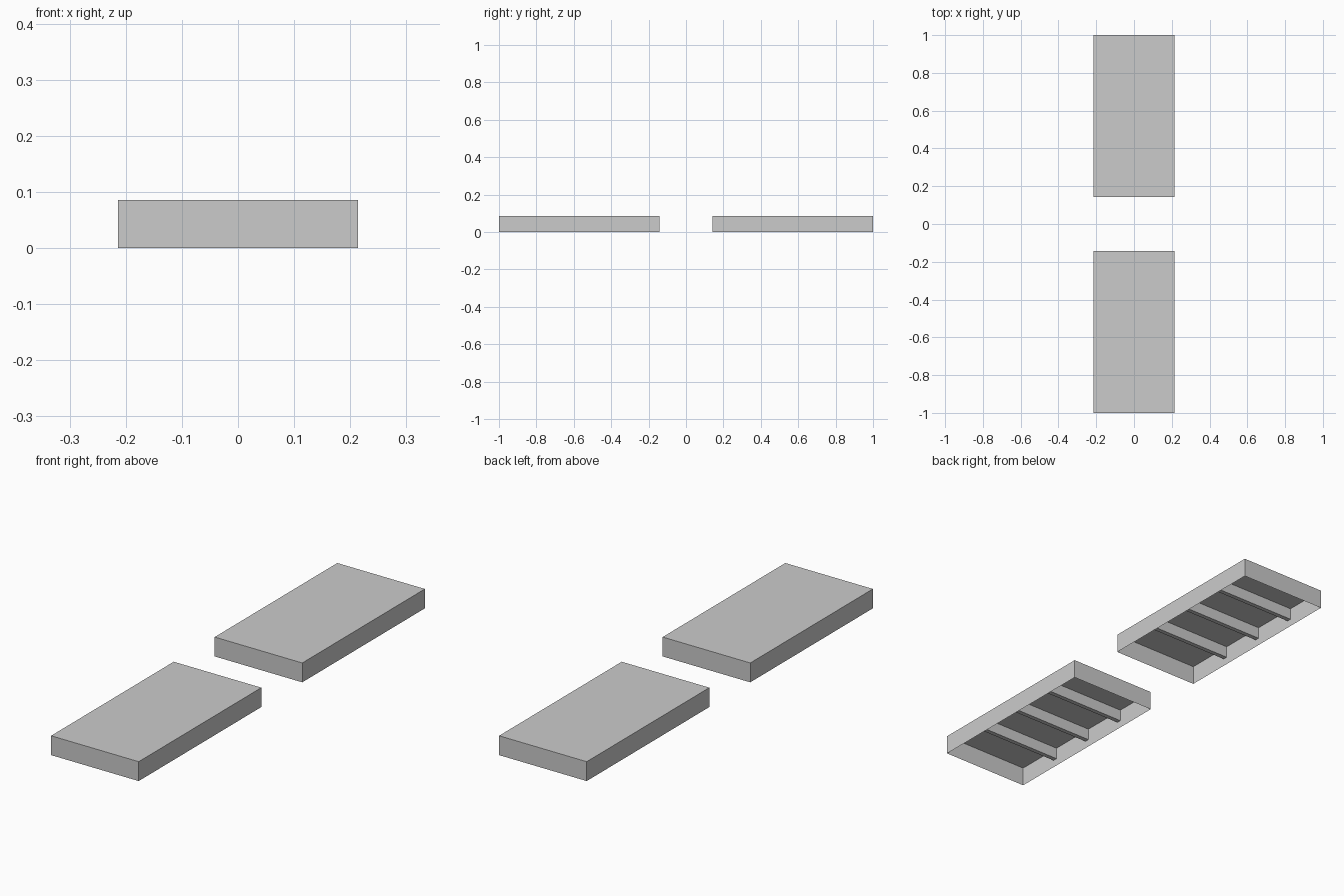
import bpy
import bmesh
from mathutils import Matrix, Vector

cube = bpy.data.objects.get("Cube")
if cube:
    bpy.data.objects.remove(cube, do_unlink=True)

WIDTH, LENGTH, HEIGHT = 0.4286, 0.857, 0.0857
CENTRE_Y = 1 - LENGTH / 2
RIB_THICK, RIB_DEPTH = 0.02, 0.052

grey = bpy.data.materials.new("plain grey")
grey.use_nodes = True
colour = (0.6, 0.6, 0.6, 1)
grey.diffuse_color = colour
grey.node_tree.nodes["Principled BSDF"].inputs["Base Color"].default_value = colour


def open_box(name, size, centre, drop):
    """Box made of thin sheets, without the faces that point along drop."""
    bm = bmesh.new()
    bmesh.ops.create_cube(bm, size=1, matrix=Matrix.Diagonal((*size, 1)))
    bm.normal_update()
    unwanted = [f for f in bm.faces if any(f.normal.dot(Vector(d)) > 0.9 for d in drop)]
    bmesh.ops.delete(bm, geom=unwanted, context="FACES")
    mesh = bpy.data.meshes.new(name)
    bm.to_mesh(mesh)
    bm.free()
    mesh.materials.append(grey)
    obj = bpy.data.objects.new(name, mesh)
    obj.location = centre
    bpy.context.collection.objects.link(obj)


for side, sign in (("front", -1), ("back", 1)):
    y = sign * CENTRE_Y
    # Slab shell, open underneath
    open_box(f"{side}_slab", (WIDTH, LENGTH, HEIGHT), (0, y, HEIGHT / 2), [(0, 0, -1)])
    # Cross ribs hanging under the top, joined to both side walls
    for i in (-1, 0, 1):
        open_box(f"{side}_rib_{i + 2}", (WIDTH, RIB_THICK, RIB_DEPTH),
                 (0, y + i * LENGTH / 4, HEIGHT - RIB_DEPTH / 2),
                 [(0, 0, 1), (1, 0, 0), (-1, 0, 0)])
